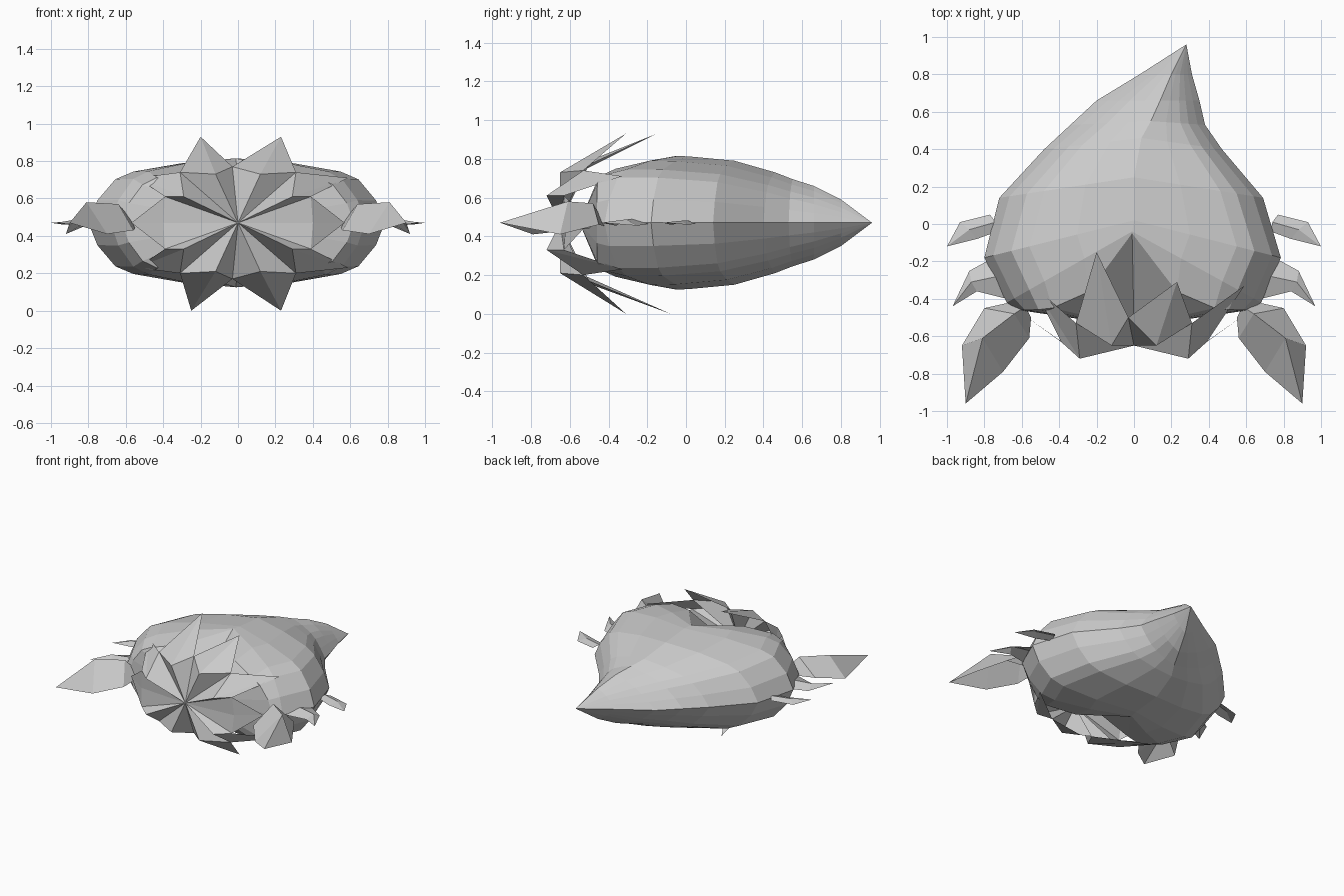
import bpy

if "Cube" in bpy.data.objects:
    bpy.data.objects.remove(bpy.data.objects["Cube"])

ZC = 0.47  # height of the horizontal symmetry plane


def make(name, verts, faces):
    me = bpy.data.meshes.new(name)
    me.from_pydata(verts, [], faces)
    me.update()
    ob = bpy.data.objects.new(name, me)
    bpy.context.collection.objects.link(ob)
    return ob


# Shell: rings lofted from the notched front opening to the off-centre tail tip
# (y at sides, y at crown, x left, x right, x crown, half height)
rings = [
    (-0.46, -0.05, -0.62, 0.62, -0.01, 0.345),
    (-0.42, -0.04, -0.68, 0.68, -0.01, 0.345),
    (-0.18, 0.02, -0.80, 0.785, 0.00, 0.342),
    (0.14, 0.25, -0.72, 0.69, 0.00, 0.32),
    (0.40, 0.46, -0.48, 0.47, 0.04, 0.26),
    (0.53, 0.55, -0.34, 0.38, 0.09, 0.225),
    (0.66, 0.66, -0.20, 0.35, 0.14, 0.19),
    (0.80, 0.80, 0.03, 0.31, 0.20, 0.12),
]
full = [(1, 0), (0.94, 0.35), (0.82, 0.68), (0.70, 0.80), (0.38, 0.93)]
lens = [(1, 0), (0.80, 0.24), (0.60, 0.46), (0.42, 0.65), (0.20, 0.84)]
verts, faces = [], []
for i, (ys, yt, xl, xr, xc, hh) in enumerate(rings):
    t = max(0, (i - 2.5) / (len(rings) - 3.5))
    prof = [(a + (c - a) * t, b + (d - b) * t) for (a, b), (c, d) in zip(full, lens)]
    quarter = prof + [(0, 1)]
    half = quarter + [(-a, b) for a, b in reversed(prof)]
    loop = half + [(a, -b) for a, b in reversed(half[1:-1])]
    for a, b in loop:
        x = xc + (xr - xc) * a if a > 0 else xc + (xc - xl) * a
        h = 0.30 if i == 0 and a else hh
        fall = (1 - abs(a)) ** (3 if i == 0 else 1)
        verts.append((x, ys + (yt - ys) * fall, ZC + h * b))
n = len(loop)
for i in range(len(rings) - 1):
    for k in range(n):
        k2 = (k + 1) % n
        faces.append((i * n + k, i * n + k2, (i + 1) * n + k2, (i + 1) * n + k))
tip, inner = len(verts), len(verts) + 1
verts += [(0.28, 0.96, ZC), (0, -0.55, ZC)]
last = (len(rings) - 1) * n
for k in range(n):
    faces.append((last + k, last + (k + 1) % n, tip))
    faces.append(((k + 1) % n, k, inner))
make("shell", verts, faces)


# Ruff of curled-back petals around the face
def petal(name, side, flip, k0, mid, k1, point):
    pts = [(side * x, y, ZC + flip * dz)
           for x, y, dz in [(0, -0.65, 0), k0, mid, k1, point]]
    make(name, pts, [(0, 1, 2), (0, 2, 3), (4, 2, 1), (4, 3, 2)])


for side in (-1, 1):
    for flip in (-1, 1):
        crown = (0.23, -0.31, 0.46)
        if side < 0:
            crown = (0.20, -0.15, 0.46) if flip > 0 else (0.25, -0.08, 0.46)
        if flip < 0:
            crown = (crown[0], crown[1], 0.47)
        top = (-0.03 * side, -0.50, 0.30)
        knee = (0.31, -0.53, 0.27)
        low = (0.39, -0.63, 0.14)
        corner = (0.59 if side > 0 else 0.54, -0.33, 0.24)
        petal("crown_petal", side, flip, top, (0.12, -0.65, 0.26), knee, crown)
        petal("corner_petal", side, flip, knee, (0.29, -0.72, 0.14), low, corner)
        # cheek facets between the corner petals
        make("cheek", [(side * x, y, ZC + flip * z) for x, y, z in
                       [(0, -0.65, 0), low, (0.40, -0.62, 0), (0.57, -0.50, 0)]],
             [(0, 1, 2), (1, 3, 2)])


# Side fins, mirrored
def fin(name, inner_edge, ridge, outer_edge, point):
    for s in (-1, 1):
        v = [(s * x, y, z) for x, y, z in inner_edge + ridge + outer_edge + [point]]
        m, f = len(ridge), []
        for i in range(m - 1):
            for r in (0, m):
                f.append((r + i, r + i + 1, r + m + i + 1, r + m + i))
        e = m - 1
        f += [(e, 3 * m, m + e), (m + e, 3 * m, 2 * m + e)]
        make(name, v, f)


fin("front_fin",
    [(0.55, -0.50, 0.44), (0.56, -0.61, 0.43), (0.70, -0.79, 0.41)],
    [(0.58, -0.44, 0.50), (0.64, -0.48, 0.57), (0.81, -0.61, 0.58)],
    [(0.62, -0.41, 0.45), (0.80, -0.45, 0.46), (0.92, -0.65, 0.41)],
    (0.90, -0.96, 0.47))
fin("middle_fin",
    [(0.68, -0.40, 0.465), (0.84, -0.36, 0.455)],
    [(0.73, -0.28, 0.49), (0.87, -0.31, 0.487)],
    [(0.77, -0.19, 0.465), (0.88, -0.25, 0.455)],
    (0.97, -0.44, 0.47))
fin("rear_fin",
    [(0.73, -0.04, 0.465), (0.84, -0.08, 0.46)],
    [(0.74, 0.01, 0.482), (0.88, -0.03, 0.48)],
    [(0.77, 0.05, 0.465), (0.93, 0.01, 0.46)],
    (1.00, -0.12, 0.47))
